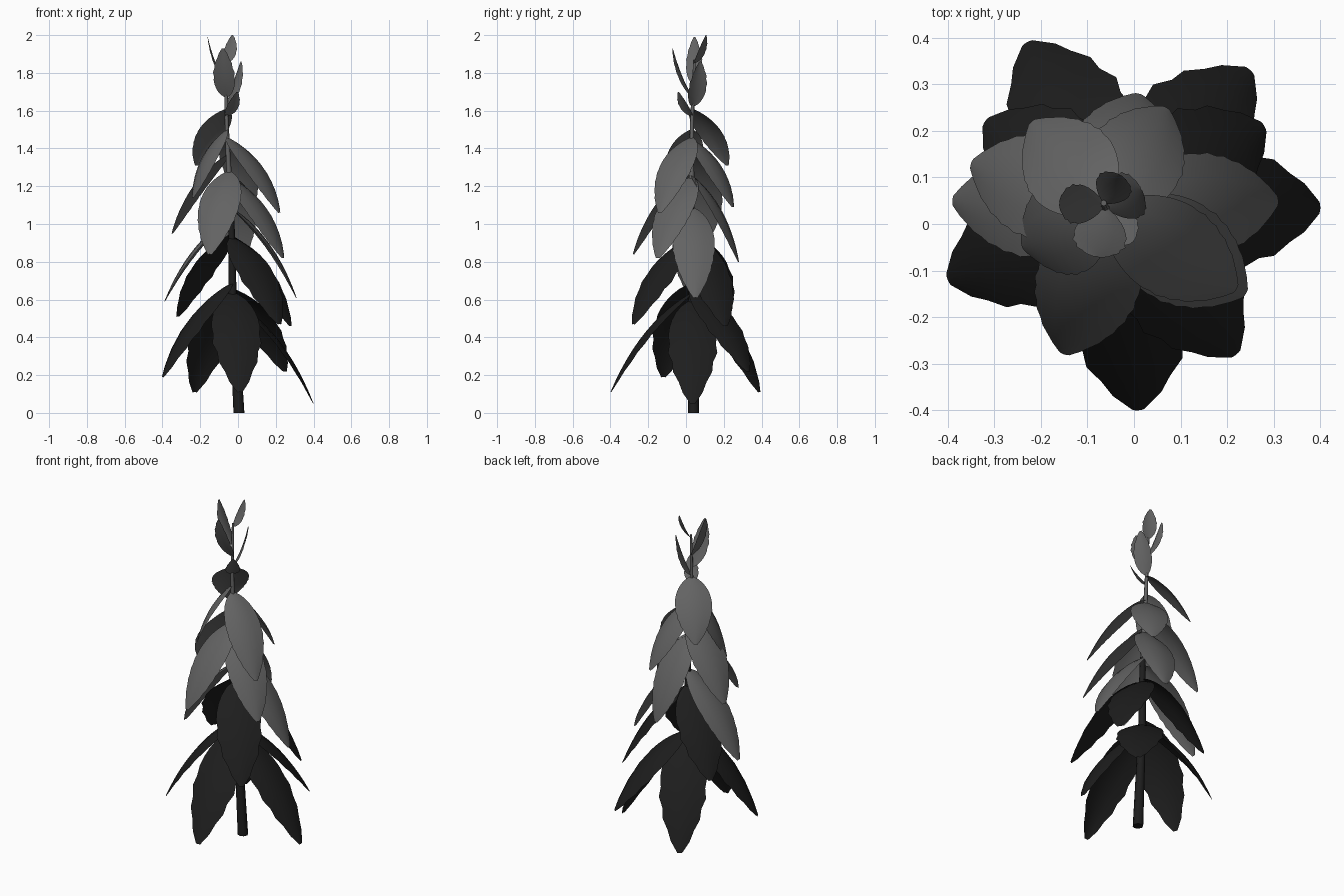
import bpy, bmesh, math
from mathutils import Vector

cube = bpy.data.objects.get("Cube")
if cube:
    bpy.data.objects.remove(cube, do_unlink=True)


def material(name, value):
    m = bpy.data.materials.new(name)
    m.use_nodes = True
    colour = (value, value, value, 1)
    m.diffuse_color = colour
    m.node_tree.nodes["Principled BSDF"].inputs["Base Color"].default_value = colour
    return m


dark = material("charcoal", 0.0125)
grey = material("mid grey", 0.125)

# Stem centreline, thinning upwards
STEM = [Vector(p) for p in ((0.005, 0.04, 0), (-0.03, 0.035, 0.65), (-0.035, 0.03, 1.05),
                            (-0.06, 0.03, 1.5), (-0.065, 0.045, 1.87))]


def stem_at(z):
    for a, b in zip(STEM, STEM[1:]):
        if z <= b.z:
            return a.lerp(b, (z - a.z) / (b.z - a.z))
    return STEM[-1].copy()


def finish(name, bm, mats, angle):
    mesh = bpy.data.meshes.new(name)
    bm.to_mesh(mesh)
    bm.free()
    for m in mats:
        mesh.materials.append(m)
    obj = bpy.data.objects.new(name, mesh)
    bpy.context.collection.objects.link(obj)
    bpy.ops.object.select_all(action="DESELECT")
    obj.select_set(True)
    bpy.context.view_layer.objects.active = obj
    bpy.ops.object.shade_smooth_by_angle(angle=math.radians(angle))


def bridge(bm, rows, closed=False):
    for a, b in zip(rows, rows[1:]):
        n = len(a)
        for i in range(n if closed else n - 1):
            j = (i + 1) % n
            bm.faces.new((a[i], a[j], b[j], b[i]))


def make_stem():
    bm = bmesh.new()
    rows = []
    sides, steps = 8, 12
    for k in range(steps + 1):
        z = STEM[-1].z * k / steps
        c, r = stem_at(z), 0.029 - 0.012 * z
        rows.append([bm.verts.new(c + Vector((r * math.cos(i * math.tau / sides),
                                              r * math.sin(i * math.tau / sides), 0)))
                     for i in range(sides)])
    bridge(bm, rows, True)
    bm.faces.new(rows[0][::-1])
    bm.faces.new(rows[-1])
    for f in bm.faces:
        f.material_index = int(f.calc_center_median().z > 1.1)
    finish("stem", bm, [dark, grey], 50)


def leaf(name, base_z, tip, width, mat, arch=0.17, steps=12, jag=0.05):
    """Arched blade from the stem to its tip, with a toothed outer half."""
    base, tip = stem_at(base_z), Vector(tip)
    chord = tip - base
    out = Vector((chord.x, chord.y, 0)).normalized()
    side = Vector((-out.y, out.x, 0))
    normal = chord.cross(side).normalized()
    if normal.z < 0:
        normal.negate()
    ctrl = base.lerp(tip, 0.43) + normal * chord.length * arch
    bm = bmesh.new()
    rows = []
    for k in range(steps + 1):
        t = k / steps
        p = base.lerp(ctrl, t).lerp(ctrl.lerp(tip, t), t)
        # Full rounded base, tapering to a pointed tip
        w = width / 2 * max(0.03, math.sin(math.pi * t ** 0.9)) ** 0.66
        if t > 0.45 and k < steps:
            w *= 1 + (jag if k % 2 else -jag)
        rows.append([bm.verts.new(p + side * w * s - normal * w * 0.2 * s * s)
                     for s in (-1, -0.5, 0, 0.5, 1)])
    bridge(bm, rows)
    finish(name, bm, [mat], 60)


make_stem()

# Lowest ring of broad leaves
for i, (z, tip) in enumerate([
        (0.64, (0.01, -0.40, 0.11)),
        (0.60, (0.40, 0.035, 0.05)),
        (0.66, (0.25, 0.33, 0.22)),
        (0.65, (-0.23, 0.39, 0.11)),
        (0.69, (-0.40, -0.12, 0.19))]):
    leaf(f"lower_leaf_{i + 1}", z, tip, 0.26, dark)

# Second ring
for i, (z, tip) in enumerate([
        (0.95, (-0.32, 0.22, 0.51)),
        (0.93, (0.22, -0.28, 0.47)),
        (0.94, (0.28, 0.21, 0.46))]):
    leaf(f"second_leaf_{i + 1}", z, tip, 0.25, dark)

# Middle leaves
for i, (z, tip) in enumerate([
        (1.04, (-0.39, 0.05, 0.59)),
        (1.09, (0.31, 0.05, 0.61)),
        (1.28, (-0.15, -0.28, 0.84)),
        (1.25, (0.24, -0.15, 0.82)),
        (1.26, (0.01, 0.28, 0.80)),
        (1.37, (-0.35, 0.13, 0.95))]):
    leaf(f"middle_leaf_{i + 1}", z, tip, 0.225, grey, steps=20, jag=0.02)

# Upper leaves
for i, (z, tip) in enumerate([
        (1.46, (0.22, -0.14, 1.06)),
        (1.45, (0.07, 0.25, 1.09)),
        (1.50, (-0.24, -0.05, 1.14)),
        (1.61, (-0.22, 0.22, 1.31))]):
    leaf(f"upper_leaf_{i + 1}", z, tip, 0.205, grey, steps=20, jag=0.02)

# Upright young leaves at the tip
for i, (z, tip, width) in enumerate([
        (1.57, (-0.005, -0.04, 1.70), 0.08),
        (1.67, (-0.08, -0.07, 1.93), 0.115),
        (1.62, (0.015, 0.075, 1.86), 0.105),
        (1.74, (-0.16, 0.045, 1.99), 0.085),
        (1.85, (-0.03, 0.105, 2.0), 0.08)]):
    leaf(f"young_leaf_{i + 1}", z, tip, width, grey, arch=-0.08, jag=0.05)
